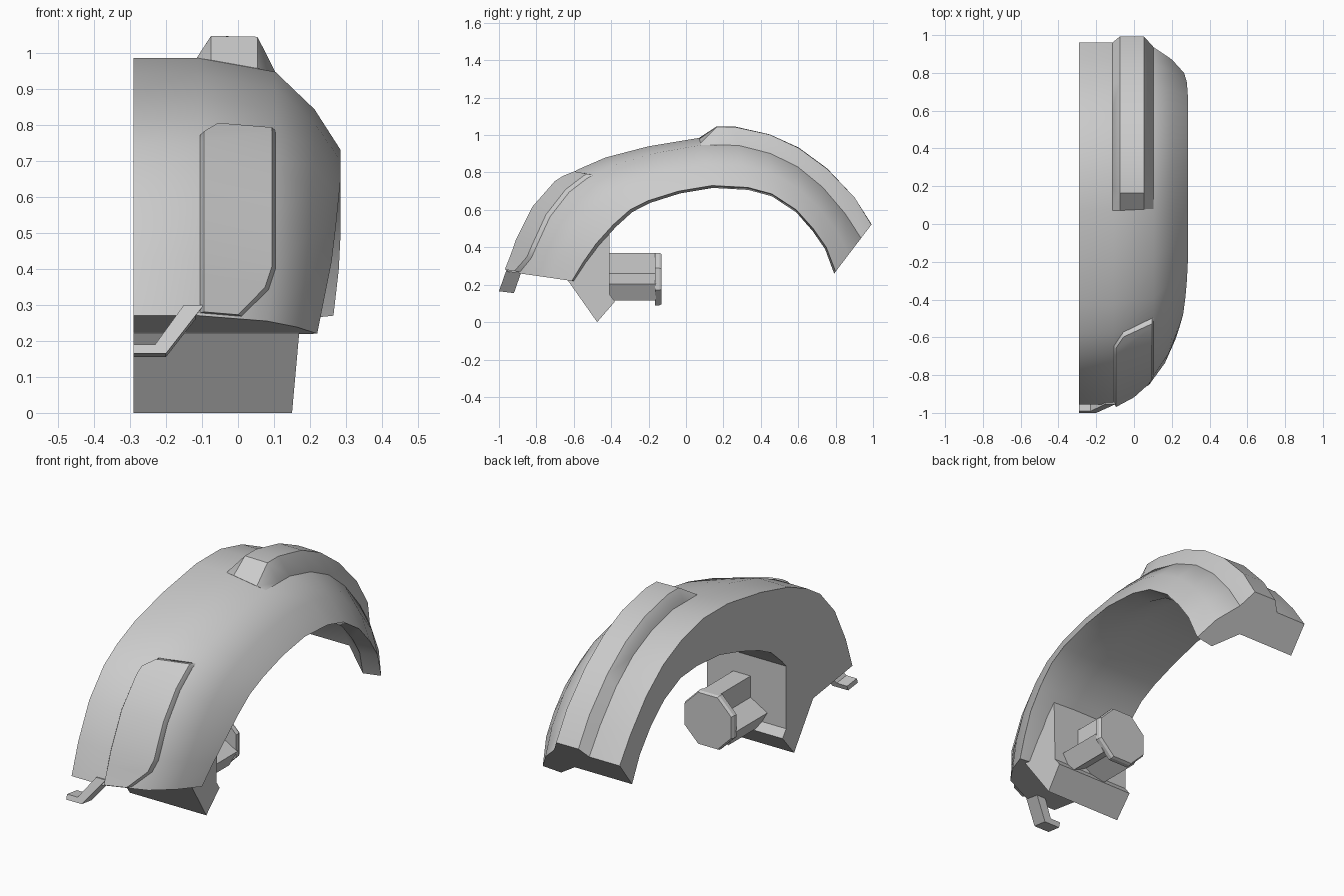
import bpy, bmesh, math
from mathutils import Vector

if "Cube" in bpy.data.objects:
    bpy.data.objects.remove(bpy.data.objects["Cube"])

LEFT = -0.29
BEND = -0.11   # crown is level left of this, then falls to its outer edge
# arch stations (y, z): crown line and wheel-opening line, front to back
CROWN = [(-.955, .27), (-.9, .43), (-.81, .61), (-.69, .745), (-.58, .815), (-.43, .88), (-.2, .94),
         (.07, .985), (.27, .985), (.45, .94), (.6, .87), (.74, .76), (.87, .61), (.96, .48)]
LIP = [(-.61, .22), (-.55, .32), (-.48, .42), (-.39, .52), (-.3, .6), (-.2, .65), (-.04, .7),
       (.14, .73), (.33, .72), (.46, .685), (.59, .6), (.68, .5), (.75, .4), (.8, .27)]
LIP_X = [.22, .24, .26, .272, .28] + [.285] * 6 + [.285, .28, .265]
DROP = [.3, .28, .25, .22, .2, .18, .16] + [.15] * 7
DEPTH = [1.04] * 6 + [1.02, .95, .86, .76, .69, .65, .64, .64]


def at(values, s):
    """Interpolate a station list at fractional station s."""
    i = min(int(s), len(values) - 2)
    f = s - i
    a, b = values[i], values[i + 1]
    if isinstance(a, tuple):
        return Vector(a).lerp(Vector(b), f)
    return a + (b - a) * f


def edge_x(s):
    return .08 + .024 * min(s, 1)


def crown(x, s, h=0):
    """Point on the crown surface, raised by h along the arch radius."""
    o, l = at(CROWN, s), at(LIP, s)
    fall = max(0, (x - BEND) / (edge_x(s) - BEND))
    p = o.lerp(l, at(DROP, s) * fall) + (o - l).normalized() * h
    return (x, p.x, p.y)


def loft(name, rings, smooth=True):
    bm = bmesh.new()
    rows = [[bm.verts.new(p) for p in r] for r in rings]
    n = len(rows[0])
    for a, b in zip(rows, rows[1:]):
        for i in range(n):
            j = (i + 1) % n
            bm.faces.new((a[i], a[j], b[j], b[i]))
    bm.faces.new(rows[0])
    bm.faces.new(rows[-1])
    bmesh.ops.recalc_face_normals(bm, faces=bm.faces)
    me = bpy.data.meshes.new(name)
    bm.to_mesh(me)
    bm.free()
    ob = bpy.data.objects.new(name, me)
    bpy.context.collection.objects.link(ob)
    if smooth:
        bpy.ops.object.select_all(action='DESELECT')
        ob.select_set(True)
        bpy.context.view_layer.objects.active = ob
        bpy.ops.object.shade_smooth_by_angle(angle=math.radians(35))
    return ob


# main fender shell
def section(s):
    o, l = Vector(CROWN[s]), Vector(LIP[s])
    xe, xf = edge_x(s), LIP_X[s]
    e = o.lerp(l, DROP[s])
    m = e.lerp(l, .48)
    tip = o.lerp(l, 1.05)
    inner = o.lerp(l, DEPTH[s])
    pts = [(LEFT, o), (BEND, o), (xe, e), (xe + .6 * (xf - xe), m), (xf, l),
           (xf - .1, tip), (.04, inner), (LEFT, inner)]
    return [(x, p.x, p.y) for x, p in pts]


loft("fender_shell", [section(s) for s in range(14)])


# raised strips that follow the crown: rows of (s_left, s_right, x_left, x_right, height)
def strip(name, rows, inset_l, inset_r, tilt):
    rings = []
    for sl, sr, xl, xr, h in rows:
        rings.append([crown(xl, sl, -.03), crown(xl, sl, 0), crown(xl + inset_l, sl, h),
                      crown(xr - inset_r, sr, h + tilt * (h > .001)), crown(xr, sr, 0), crown(xr, sr, -.03)])
    return loft(name, rings)


strip("rear_ridge", [(7, 7, -.115, .104, .001)] + [(s, s, -.115, .104, .07) for s in (7.55, 8, 9, 10, 11, 12)]
      + [(13, 13, -.115, .104, .06)], .04, .05, .022)
strip("front_pad", [(.05, .05, -.105, .01, .025), (.6, .6, -.105, .085, .02)]
      + [(s, s, -.105, .104, .02) for s in (1, 2, 3)]
      + [(3.4, 3.95, -.105, .104, .02), (3.85, 4.1, -.065, .104, .02), (3.95, 4.2, -.06, .104, .001)], .01, .01, 0)


# front hook tab: bent band leaning backwards
def tab_ring(a, b):
    ring = []
    for (x, z), back in ((a, 0), (a, 1), (b, 1), (b, 0)):
        ring.append((x, -1 + (z - .165) * .35 + .08 * back, z - .01 * back))
    return ring


loft("hook_tab", [tab_ring(*p) for p in (((LEFT, .165), (LEFT, .19)), ((-.2, .165), (-.23, .19)),
                                         ((-.095, .3), (-.15, .3)))], False)

# mounting block under the front end
BLOCK = [(-.63, .22), (-.475, 0), (-.38, .11), (-.41, .15), (-.41, .5), (-.5, .48)]
loft("mount_block", [[(LEFT, y, z) for y, z in BLOCK],
                     [(.15 + .09 * min(z, .22), y, z) for y, z in BLOCK]], False)

# octagonal hub plate with chamfered rim
HUB = Vector((-.035, 0, .23))


def octagon(y, r):
    return [(HUB.x + r * math.cos((i + .5) * math.pi / 4), y, HUB.z + r * math.sin((i + .5) * math.pi / 4))
            for i in range(8)]


loft("hub_plate", [octagon(-.165, .152), octagon(-.143, .152), octagon(-.13, .145)], False)

# three arms between hub plate and block
for k, ang in enumerate((90, 210, 330)):
    d = Vector((math.cos(math.radians(ang)), math.sin(math.radians(ang))))
    t = Vector((-d.y, d.x)) * .05
    quad = [d * .02 + t, d * .14 + t, d * .14 - t, d * .02 - t]
    loft("hub_arm_%d" % (k + 1), [[(HUB.x + q.x, y, HUB.z + q.y) for q in quad] for y in (-.42, -.16)], False)
